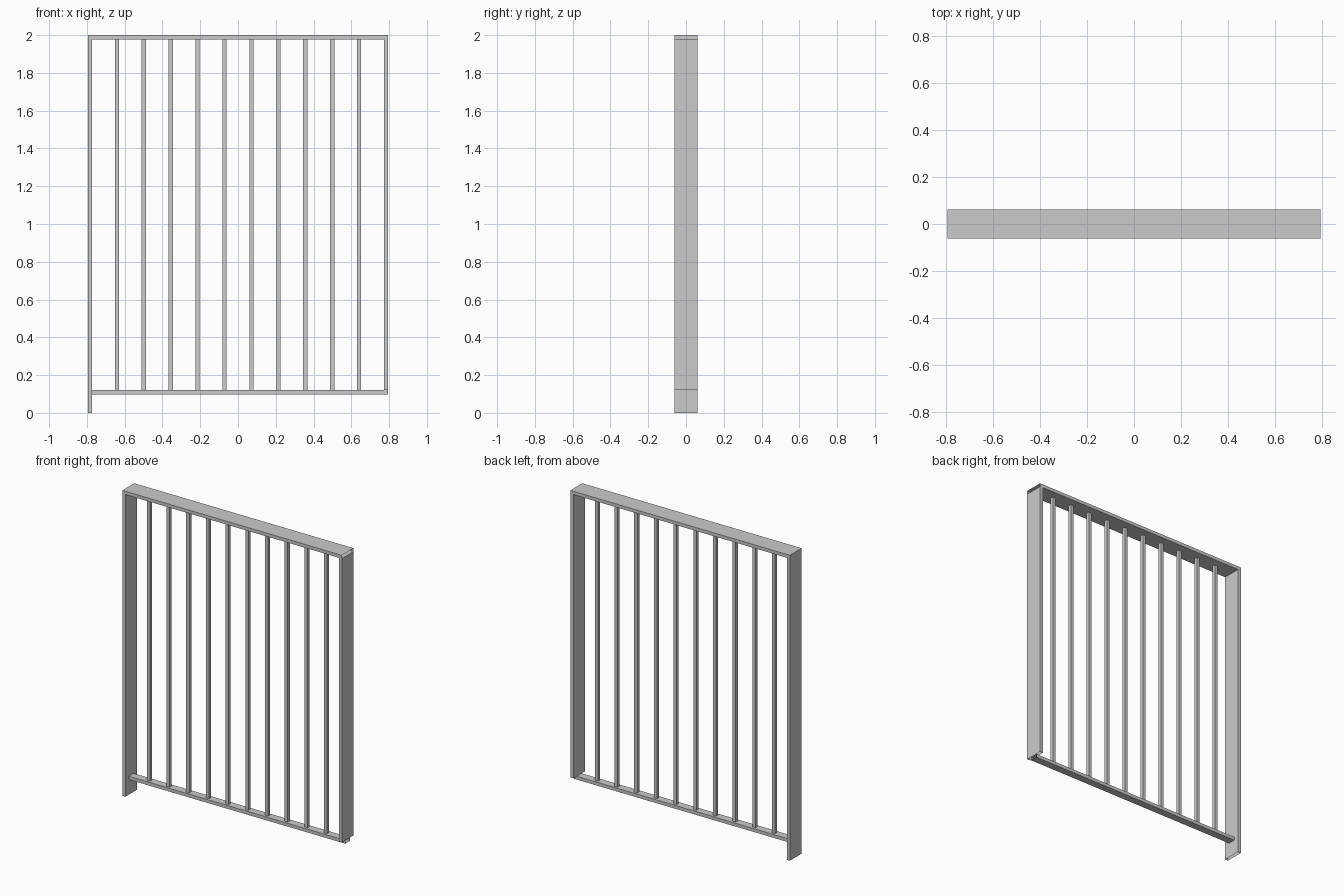
import bpy, bmesh

if "Cube" in bpy.data.objects:
    bpy.data.objects.remove(bpy.data.objects["Cube"])

T = 0.022      # tube thickness
W = 0.795      # half width
D = 0.061      # half depth of the frame


def tube(name, x, y, z, open_dirs=()):
    """Box tube from (min, max) ranges; open_dirs lists (axis, sign) ends left open."""
    bm = bmesh.new()
    bmesh.ops.create_cube(bm, size=1)
    for v in bm.verts:
        v.co = [r[0] if c < 0 else r[1] for c, r in zip(v.co, (x, y, z))]
    bm.normal_update()
    gone = [f for f in bm.faces if any(f.normal[a] * s > 0.9 for a, s in open_dirs)]
    bmesh.ops.delete(bm, geom=gone, context='FACES')
    mesh = bpy.data.meshes.new(name)
    bm.to_mesh(mesh)
    bm.free()
    ob = bpy.data.objects.new(name, mesh)
    bpy.context.collection.objects.link(ob)
    return ob


deep = (-D, D)
z_rail = 0.12
ends = ((2, 1), (2, -1))

# Outer frame: long left post, short right post, top beam
tube("left_post", (-W, -W + T), deep, (0, 2), [(2, -1)])
tube("right_post", (W - T, W), deep, (z_rail, 2 - T), ends)
tube("top_beam", (-W + T, W), deep, (2 - T, 2), [(0, 1), (0, -1)])

# Narrow bottom rail
tube("bottom_rail", (-W + T, W), (-0.025, 0.025), (z_rail - T, z_rail), [(0, 1), (0, -1)])

# Ten evenly spaced vertical bars
step = (2 * W - T) / 11
for i in range(10):
    cx = (i - 4.5) * step
    tube(f"bar_{i + 1}", (cx - T / 2, cx + T / 2), (-T / 2, T / 2), (z_rail, 2 - T), ends)
